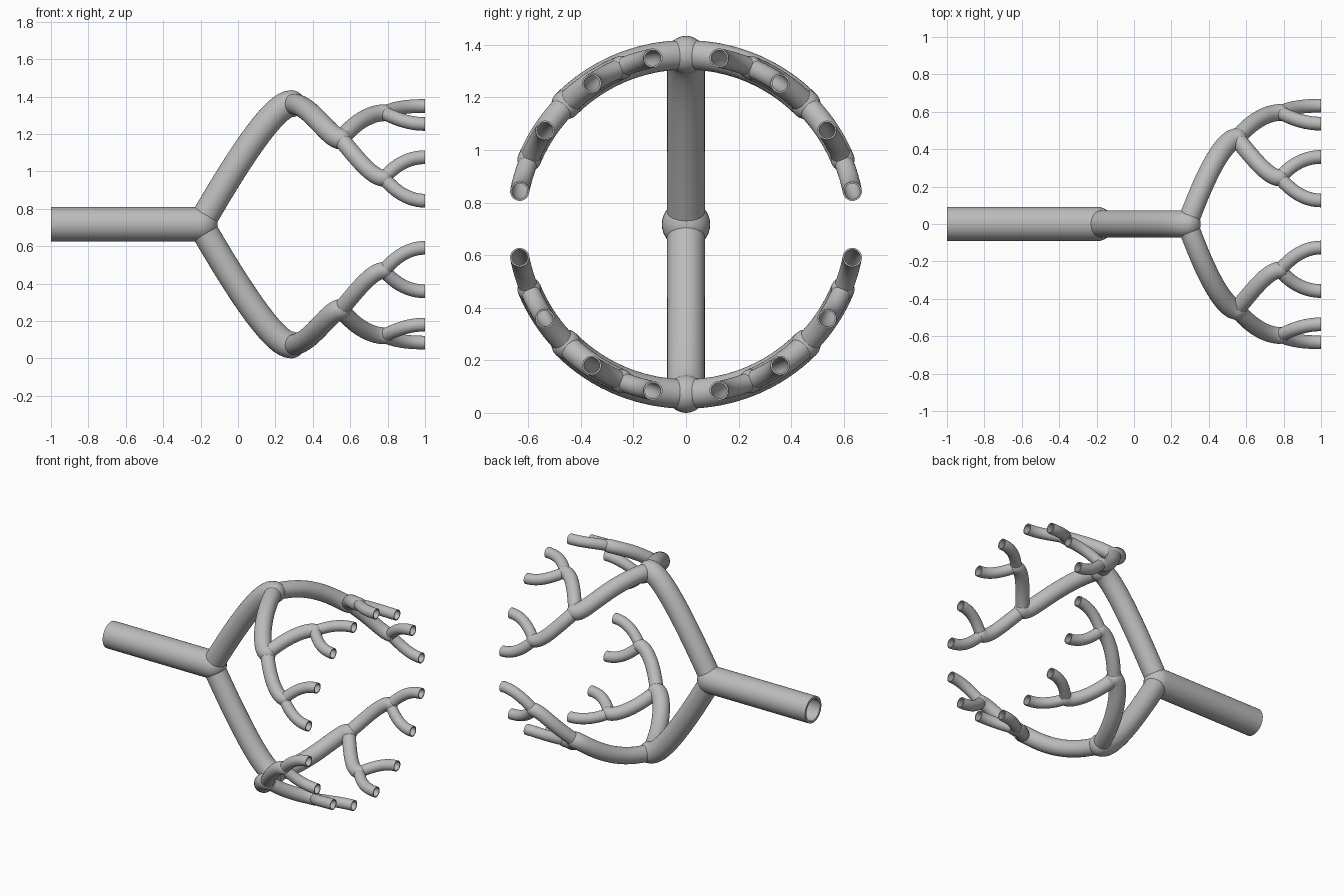
import bpy, bmesh
from math import sin, cos, pi, radians
from mathutils import Vector

cube = bpy.data.objects.get("Cube")
if cube:
    bpy.data.objects.remove(cube, do_unlink=True)

AXIS_Z = 0.717    # height of the trunk centre line
SPREAD = 0.645    # radius of the cylinder the crown lies on
SIDES = 32
STEPS = 16

grey = bpy.data.materials.new("plain grey")
grey.use_nodes = True
colour = (0.5, 0.5, 0.5, 1)
grey.diffuse_color = colour
grey.node_tree.nodes["Principled BSDF"].inputs["Base Color"].default_value = colour


def skin(name, rings, close_end):
    """Join rings of (centre, normal, binormal, radius) into a smooth pipe."""
    bm = bmesh.new()
    loops = []
    for p, n, b, r in rings:
        angles = [2 * pi * i / SIDES for i in range(SIDES)]
        loops.append([bm.verts.new(p + (n * cos(a) + b * sin(a)) * r) for a in angles])
    for low, high in zip(loops, loops[1:]):
        for i in range(SIDES):
            j = (i + 1) % SIDES
            bm.faces.new((low[i], low[j], high[j], high[i]))
    if close_end:
        bm.faces.new(loops[-1])
    mesh = bpy.data.meshes.new(name)
    bm.to_mesh(mesh)
    bm.free()
    mesh.materials.append(grey)
    obj = bpy.data.objects.new(name, mesh)
    bpy.context.collection.objects.link(obj)
    bpy.ops.object.select_all(action="DESELECT")
    obj.select_set(True)
    bpy.context.view_layer.objects.active = obj
    bpy.ops.object.shade_smooth_by_angle(angle=radians(40))


def pipe(name, path, side, radius, open_start=False, open_end=False):
    """Sweep a pipe along path(t); closed ends get a round joint, open ends a bore."""
    frames = []
    for k in range(STEPS + 1):
        t = k / STEPS
        p, n = path(t), side(t)
        tangent = (path(t + 0.001) - path(t - 0.001)).normalized()
        frames.append((p, n, tangent.cross(n).normalized()))
    outer = [(*f, radius) for f in frames]
    bore = [(*f, radius * 0.82) for f in reversed(frames)]
    rings = (bore if open_start else []) + outer
    if open_end:
        rings += bore
    else:
        p, n, b = frames[-1]
        forward = n.cross(b)
        for k in range(1, 8):
            a = k * pi / 16
            rings.append((p + forward * radius * sin(a), n, b, radius * cos(a)))
    skin(name, rings, not open_end)


def ease(a, b, c, t):
    return a * (1 - t) ** 2 + 2 * b * t * (1 - t) + c * t * t


def radial(theta):
    return Vector((0, sin(theta), cos(theta)))


# Per level: name, radius, start x, bend x, end x, half angle of the fork
LEVELS = [
    ("limb", 0.056, 0.285, 0.475, 0.55, 45),
    ("branch", 0.045, 0.55, 0.70, 0.78, 22.5),
    ("outlet", 0.0365, 0.78, 0.88, 1.0, 11.25),
]


def fork(level, theta, label):
    """Split into two pipes that curve around the crown, then fork again."""
    name, radius, x0, x1, x2, half = LEVELS[level]
    last = level == len(LEVELS) - 1
    for number, sign in enumerate((1, -1), 1):
        end = theta + sign * radians(half)

        def angle(t):
            return ease(theta, end, end, t)

        def path(t):
            return Vector((ease(x0, x1, x2, t), 0, AXIS_Z)) + radial(angle(t)) * SPREAD

        tag = f"{label}_{number}"
        pipe(f"{name}_{tag}", path, lambda t: radial(angle(t)), radius, open_end=last)
        if not last:
            fork(level + 1, end, tag)


# Straight trunk, open at its far end
y_axis = Vector((0, 1, 0))
pipe("trunk", lambda t: Vector((-1 + 0.8 * t, 0, AXIS_Z)), lambda t: y_axis,
     0.092, open_start=True)

# Two main arms, each carrying a crown of outlets
for label, theta in (("upper", 0), ("lower", pi)):
    def arm(t):
        return Vector((ease(-0.2, 0.17, 0.285, t), 0,
                       AXIS_Z + cos(theta) * SPREAD * ease(0, 1, 1, t)))
    pipe(f"{label}_arm", arm, lambda t: y_axis, 0.072)
    fork(0, theta, label)
